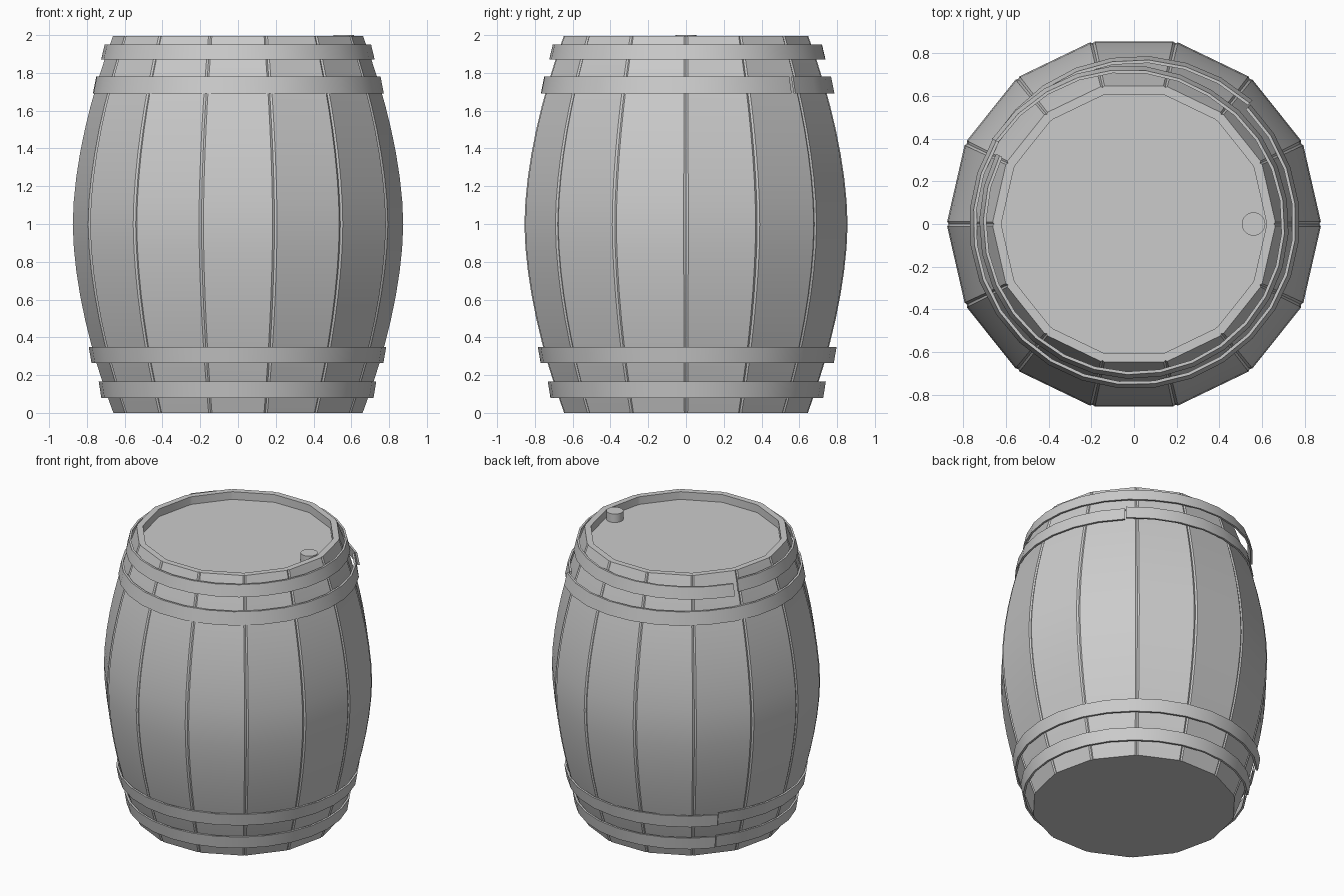
import bpy, bmesh, math
from math import cos, sin, pi, radians

if "Cube" in bpy.data.objects:
    bpy.data.objects.remove(bpy.data.objects["Cube"])

STAVES = 14
TOP = 1.995


def finish(bm, name, angle):
    bmesh.ops.recalc_face_normals(bm, faces=bm.faces)
    mesh = bpy.data.meshes.new(name)
    bm.to_mesh(mesh)
    bm.free()
    ob = bpy.data.objects.new(name, mesh)
    bpy.context.collection.objects.link(ob)
    bpy.ops.object.select_all(action='DESELECT')
    ob.select_set(True)
    bpy.context.view_layer.objects.active = ob
    bpy.ops.object.shade_smooth_by_angle(angle=radians(angle))
    return ob


def belly(z):
    return 0.875 - 0.215 * abs(z - 1) ** 1.75


# Stave body: bulging 14-gon with fine grooves at the joints, recessed lid
def barrel():
    bm = bmesh.new()
    steps = 16
    profile = [(belly(TOP * i / steps), TOP * i / steps) for i in range(steps + 1)]
    profile += [(0.62, TOP), (0.62, 1.94)]
    rings = []
    for k, (r, z) in enumerate(profile):
        groove = 0.006 if k <= steps else 0
        ring = []
        for s in range(STAVES):
            for off, cut in ((-0.8, 0), (0, groove), (0.8, 0)):
                a = 2 * pi * s / STAVES + radians(off)
                ring.append(bm.verts.new(((r - cut) * cos(a), (r - cut) * sin(a), z)))
        rings.append(ring)
    n = len(rings[0])
    for lo, hi in zip(rings, rings[1:]):
        for i in range(n):
            j = (i + 1) % n
            bm.faces.new((lo[i], lo[j], hi[j], hi[i]))
    bm.faces.new(rings[0][::-1])
    bm.faces.new(rings[-1])
    finish(bm, "barrel_body", 20)


# Open metal hoop: a tilted strip whose ends lift off at the seam
def hoop(name, z0, z1, r0, r1, seam, gap, lift_start, lift_end, thick=0.014, segs=28):
    bm = bmesh.new()
    prev = None
    for i in range(segs + 1):
        t = i / segs
        a = radians(seam + gap / 2 + t * (360 - gap))
        d = lift_start * max(0, 1 - t * 4) + lift_end * max(0, t * 4 - 3)
        sect = [bm.verts.new(((r + d) * cos(a), (r + d) * sin(a), z))
                for r, z in ((r0 - thick, z0), (r0, z0), (r1, z1), (r1 - thick, z1))]
        if prev:
            for k in range(4):
                m = (k + 1) % 4
                bm.faces.new((prev[k], prev[m], sect[m], sect[k]))
        if i in (0, segs):
            bm.faces.new(sect)
        prev = sect
    finish(bm, name, 30)


barrel()
hoop("hoop_bottom", 0.08, 0.165, 0.718, 0.732, 140, 0.6, 0.01, 0.02)
hoop("hoop_lower", 0.265, 0.35, 0.77, 0.785, 140, 0.6, 0.01, 0.03)
hoop("hoop_upper", 1.69, 1.78, 0.772, 0.754, 46, 0.6, 0.03, 0.01)
hoop("hoop_top", 1.87, 1.95, 0.725, 0.706, 151, 4, 0.0, 0.05)

# Plug standing on the lid
bm = bmesh.new()
bmesh.ops.create_cone(bm, cap_ends=True, segments=20, radius1=0.055, radius2=0.055, depth=0.07)
bmesh.ops.translate(bm, verts=bm.verts, vec=(0.56, 0, 1.965))
finish(bm, "plug", 30)
